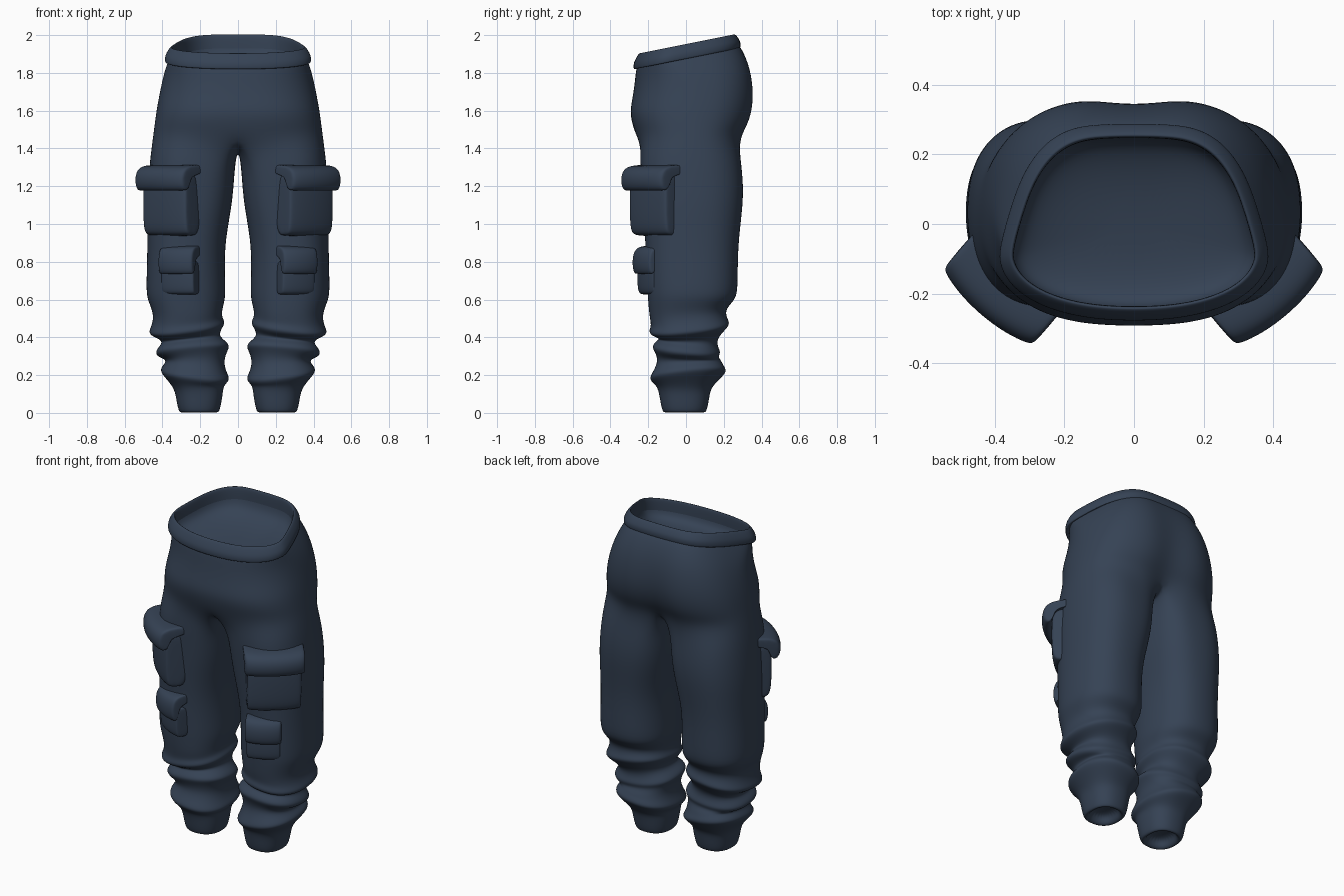
import bpy, bmesh, math
from mathutils import Vector

cube = bpy.data.objects.get("Cube")
if cube:
    bpy.data.objects.remove(cube)

NAVY = (0.036, 0.055, 0.09, 1)
cloth = bpy.data.materials.new("navy cloth")
cloth.use_nodes = True
cloth.diffuse_color = NAVY
bsdf = cloth.node_tree.nodes["Principled BSDF"]
bsdf.inputs["Base Color"].default_value = NAVY
bsdf.inputs["Roughness"].default_value = 0.8

HALF = 19    # points on a half hip ring, front centre to back centre
INNER = 5    # extra points that close a leg ring on its inner side


def power(value, exponent):
    return math.copysign(abs(value) ** exponent, value)


def finish(name, bm):
    """Turn a half mesh into a mirrored, smooth object."""
    bmesh.ops.recalc_face_normals(bm, faces=bm.faces)
    mesh = bpy.data.meshes.new(name)
    bm.to_mesh(mesh)
    bm.free()
    mesh.materials.append(cloth)
    mesh.shade_smooth()
    ob = bpy.data.objects.new(name, mesh)
    bpy.context.collection.objects.link(ob)
    mirror = ob.modifiers.new("mirror", 'MIRROR')
    mirror.use_clip = True
    mirror.merge_threshold = 0.0005
    smooth = ob.modifiers.new("smooth", 'SUBSURF')
    smooth.levels = smooth.render_levels = 2


def bridge(bm, rings, closed=False):
    """Join each ring of points to the next with quads."""
    for a, b in zip(rings, rings[1:]):
        n = len(a)
        for i in range(n if closed else n - 1):
            j = (i + 1) % n
            bm.faces.new((a[i], a[j], b[j], b[i]))


def hip_ring(bm, z, tilt, width, front, back, middle, cleft=0.0):
    """Half ring from front to back centre; narrow, square back at the waist."""
    waist = min(1, max(0, (z - 1.62) / .28))
    ring = []
    for i in range(HALF):
        angle = math.pi * i / (HALF - 1)
        bend = .76 + .14 * waist if math.cos(angle) > 0 else .76 - .24 * waist
        x = width * power(math.sin(angle), bend) if 0 < i < HALF - 1 else 0
        c = power(math.cos(angle), bend)
        if c > 0:
            y = middle + c * (front - middle)
        else:
            x *= 1 + c * (.06 + .2 * waist)
            y = middle - c * (back - middle) - cleft * math.exp(-(x / .1) ** 2)
        ring.append(bm.verts.new((x, y, z + tilt * y)))
    return ring


def leg_ring(bm, z, inside, outside, front, back, lean=0, pitch=0, inset=0):
    """Closed ring from the front inner corner; squarer inside near the crotch."""
    count = HALF + INNER
    squareness = min(.85, max(.66, .66 + .4 * (1.33 - z)))
    cx, cy = (inside + outside) / 2, (front + back) / 2
    rx, ry = (outside - inside) / 2 - inset, (back - front) / 2 - inset
    ring = []
    for i in range(count):
        angle = math.tau * i / count - math.pi / 4
        bend = .85 if math.sin(angle) > 0 else squareness
        dx = rx * power(math.sin(angle), bend)
        dy = -ry * power(math.cos(angle), bend)
        ring.append(bm.verts.new((cx + dx, cy + dy, z + lean * dx + pitch * dy)))
    return ring


# Hips: the rings tilt more towards the waist, the cleft deepens downwards
bm = bmesh.new()
hips = []
for z, width, front, back in (
        (1.90, .365, -.255, .27), (1.87, .376, -.265, .30),
        (1.79, .397, -.272, .343), (1.70, .415, -.283, .366),
        (1.61, .432, -.298, .370), (1.53, .443, -.286, .345),
        (1.46, .452, -.262, .300)):
    tilt = max(0, .57 * (z - 1.53))
    middle = min(.05, .9 * (1.81 - z))
    hips.append(hip_ring(bm, z, tilt, width, front, back, middle, .11 * (1.9 - z)))
bridge(bm, hips)

# Crotch seam, running from back centre to front centre
low = hips[-1]
seam = []
for k in range(1, INNER + 1):
    u = k / (INNER + 1)
    y = low[-1].co.lerp(low[0].co, u).y
    seam.append(bm.verts.new((0, y, low[0].co.z - .085 * math.sin(math.pi * u))))
legs = [low + seam]

# Thighs and knees
for row in (
        (1.34, .012, .468, -.246, .292), (1.21, .021, .477, -.238, .306),
        (1.08, .033, .484, -.230, .302), (.88, .073, .480, -.215, .275),
        (.66, .064, .488, -.207, .277), (.60, .067, .482, -.203, .265)):
    legs.append(leg_ring(bm, *row))

# Bunched folds: each dip is followed by a three-ring crest
FOLDS = (
    ((.53, .085, .445, -.195, .208, -.04, .1), (.455, .066, .475, -.2, .234, -.12, .1)),
    ((.395, .104, .392, -.132, .164, -.1, 0), (.335, .042, .440, -.182, .186, -.08, -.08)),
    ((.275, .076, .376, -.146, .188, .04, 0), (.205, .042, .414, -.195, .216, .12, .1)))
for dip, (z, *crest) in FOLDS:
    legs.append(leg_ring(bm, *dip))
    for rise, inset in ((.026, .016), (0, 0), (-.024, .015)):
        legs.append(leg_ring(bm, z + rise, *crest, inset=inset))

# Cuffs, turned in to a hollow hem
legs.append(leg_ring(bm, .14, .076, .346, -.154, .138))
for z, inset in ((.1, -.01), (.05, -.002), (.008, .008), (0, .02), (.012, .04), (.06, .05)):
    legs.append(leg_ring(bm, z, .09, .322, -.133, .117, inset=inset))
bridge(bm, legs, True)
bm.faces.new(legs[-1])
finish("trousers", bm)

# Waistband: a raised tilted strip that leans in and rolls over the rim
bm = bmesh.new()
band = []
for z, grow in ((1.89, -.02), (1.872, .006), (1.875, .014), (1.9, .015), (1.918, .009),
                (1.943, -.006), (1.955, -.018), (1.951, -.027), (1.88, -.027)):
    band.append(hip_ring(bm, z, .2, .376 + grow, -.264 - grow, .275 + grow, -.075))
bridge(bm, band)
finish("waistband", bm)

# Lining: shallow bowl closing the waist
bm = bmesh.new()
bowl = []
for scale, z in ((1, 1.90), (.97, 1.86), (.88, 1.825), (.6, 1.80), (.25, 1.79)):
    bowl.append(hip_ring(bm, z, .18, .356 * scale, -.01 - .235 * scale,
                         -.01 + .262 * scale, -.075 * scale))
bridge(bm, bowl)
bm.faces.new(bowl[-1])
finish("waist_lining", bm)

# Unit (depth, height) outlines of a pocket bag and its overhanging flap
BAG = ((-.8, .02), (0, 0), (.6, .01), (.88, .07), (1, .3), (1, .8), (.8, 1), (-.8, 1))
FLAP = ((-.5, 1), (0, 1), (.5, .96), (.84, .83), (1, .54), (.97, .18),
        (.8, 0), (.6, .03), (.5, .3), (.35, .62), (-.5, .65))


def pocket_part(name, outline, origin, turn, half_width, depth, bottom, top):
    """Sweep an outline sideways across the leg, bulging mid-way, with soft ends."""
    angle = math.radians(turn)
    out = Vector((math.sin(angle), -math.cos(angle), 0))
    side = Vector((math.cos(angle), math.sin(angle), 0))
    bm = bmesh.new()
    rings = []
    for s, soft in ((-1, .86), (-.95, .97), (-.5, 1), (0, 1), (.5, 1), (.95, .97), (1, .86)):
        ring = []
        for d, h in outline:
            reach = depth * (d * soft + .2 * (1 - s * s) * (d > 0))
            height = .5 + (h - .5) * (soft + 1) / 2
            spot = Vector((*origin, bottom + height * (top - bottom)))
            ring.append(bm.verts.new(spot + side * half_width * s + out * reach))
        rings.append(ring)
    bridge(bm, rings, True)
    bm.faces.new(rings[0])
    bm.faces.new(rings[-1])
    finish(name, bm)


# Cargo pockets on the thighs and smaller ones at the knees
THIGH = ((.345, -.15), 40.5)
pocket_part("thigh_pocket", BAG, *THIGH, .152, .076, .935, 1.275)
pocket_part("thigh_pocket_flap", FLAP, *THIGH, .17, .125, 1.174, 1.314)
KNEE = ((.3, -.172), 27)
pocket_part("knee_pocket", BAG, *KNEE, .096, .052, .625, .81)
pocket_part("knee_pocket_flap", FLAP, *KNEE, .102, .08, .733, .886)
